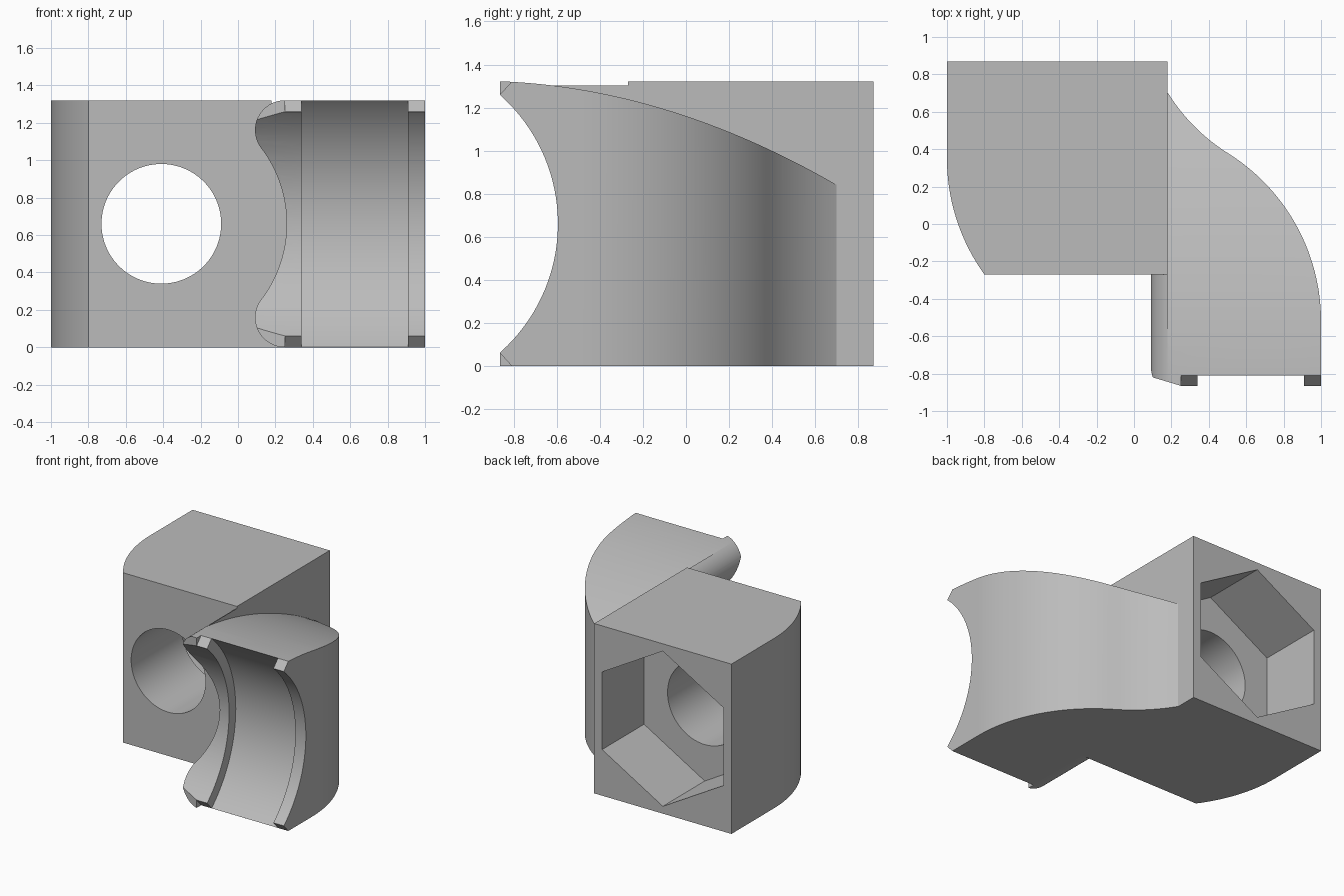
import bpy, bmesh
from math import cos, sin, radians, degrees, atan2

if "Cube" in bpy.data.objects:
    bpy.data.objects.remove(bpy.data.objects["Cube"], do_unlink=True)

grey = bpy.data.materials.new("plain grey")
grey.use_nodes = True
colour = (0.5, 0.5, 0.5, 1)
grey.diffuse_color = colour
grey.node_tree.nodes["Principled BSDF"].inputs["Base Color"].default_value = colour

HEIGHT, MID = 1.32, 0.66
FACE = -0.27            # front face of the block
SIDE = 0.18             # joint between block and arm
BORE = (-0.41, MID)     # screw axis


def arc(centre, r, a0, a1, n=32):
    """Points on an arc, angles in degrees."""
    steps = [radians(a0 + (a1 - a0) * i / n) for i in range(n + 1)]
    return [(centre[0] + r * cos(a), centre[1] + r * sin(a)) for a in steps]


def circle(centre, r, n=96, start=0):
    return arc(centre, r, start, start + 360, n)[:-1]


def prism(name, points, axis, lo, hi):
    """Extrude a flat outline along the named axis."""
    place = {"x": lambda p, t: (t, p[0], p[1]),
             "y": lambda p, t: (p[0], t, p[1]),
             "z": lambda p, t: (p[0], p[1], t)}[axis]
    bm = bmesh.new()
    rings = [[bm.verts.new(place(p, t)) for p in points] for t in (lo, hi)]
    for ring in rings:
        bm.faces.new(ring)
    n = len(points)
    for i in range(n):
        j = (i + 1) % n
        bm.faces.new((rings[0][i], rings[0][j], rings[1][j], rings[1][i]))
    bmesh.ops.recalc_face_normals(bm, faces=bm.faces)
    mesh = bpy.data.meshes.new(name)
    bm.to_mesh(mesh)
    bm.free()
    mesh.materials.append(grey)
    obj = bpy.data.objects.new(name, mesh)
    bpy.context.collection.objects.link(obj)
    return obj


def activate(obj):
    bpy.ops.object.select_all(action="DESELECT")
    obj.select_set(True)
    bpy.context.view_layer.objects.active = obj


def cut(body, *outline):
    """Subtract a prism from a body."""
    cutter = prism("cutter", *outline)
    cutter.hide_render = True
    activate(body)
    mod = body.modifiers.new("cut", "BOOLEAN")
    mod.operation, mod.solver, mod.object = "DIFFERENCE", "EXACT", cutter
    bpy.ops.object.modifier_apply(modifier=mod.name)
    bpy.data.objects.remove(cutter, do_unlink=True)


# Block with one bowed corner, a screw hole and a hexagonal nut pocket
plan = [(SIDE, FACE), (SIDE, 0.87), (-1, 0.87)]
plan += arc((0.06, 0.35), 1.06, 180, 215.8, 24)
block = prism("mounting_block", plan, "z", 0, HEIGHT)
cut(block, circle(BORE, 0.32), "y", -0.5, 1)
cut(block, circle(BORE, 0.603, 6, 30), "y", 0.355, 1)

# Arm with an S-shaped outer wall and a slanted front lip
lean = degrees(atan2(0.848, 0.53))
plan = [(0.05, FACE), (0.05, -0.805), (0.25, -0.865), (1, -0.865)]
plan += arc((-0.06, -0.52), 1.06, 0, lean, 40)
plan += arc((1.032, 1.227), 1.0, lean + 180, 211.8, 20)[1:]
plan += [(SIDE, 0.7), (SIDE, FACE)]
arm = prism("curved_arm", plan, "z", 0, HEIGHT)

# Rounded clearance for the screw head, with a lobe at top and bottom
r_lobe, r_head = 0.159, 0.67
tilt = degrees(atan2(MID - r_lobe, MID))
edge = [(-0.3, -0.2), (0.25, -0.2)]
edge += arc((0.25, r_lobe), r_lobe, 270, 180 - tilt, 24)
edge += arc(BORE, r_head, -tilt, tilt)[1:-1]
edge += arc((0.25, HEIGHT - r_lobe), r_lobe, 180 + tilt, 90, 24)
edge += [(0.25, 1.5), (-0.3, 1.5)]
cut(arm, edge, "y", -1.2, FACE + 0.001)

# Round cradle at the front, deeper between the two rails
cradle = (-1.395, MID)
cut(arm, circle(cradle, 0.8, 128), "x", -0.2, 1.2)
cut(arm, circle(cradle, 0.882, 128), "x", 0.34, 0.91)

# Bevelled rail ends
bevel = [(-0.92, 1.2), (-0.755, 1.38), (-1, 1.38)]
cut(arm, bevel, "x", 0.25, 1.2)
cut(arm, [(y, HEIGHT - z) for y, z in bevel], "x", 0.25, 1.2)

# Top of the arm falls away towards the back
slope = []
for i in range(33):
    u = 1.62 * i / 32
    slope.append((u - 0.82, HEIGHT - 0.053 * u - 0.1725 * u * u))
slope += [(0.8, 1.5), (-0.82, 1.5)]
cut(arm, slope, "x", SIDE - 0.001, 1.2)

for obj in (block, arm):
    activate(obj)
    bpy.ops.object.shade_smooth_by_angle(angle=radians(25))
